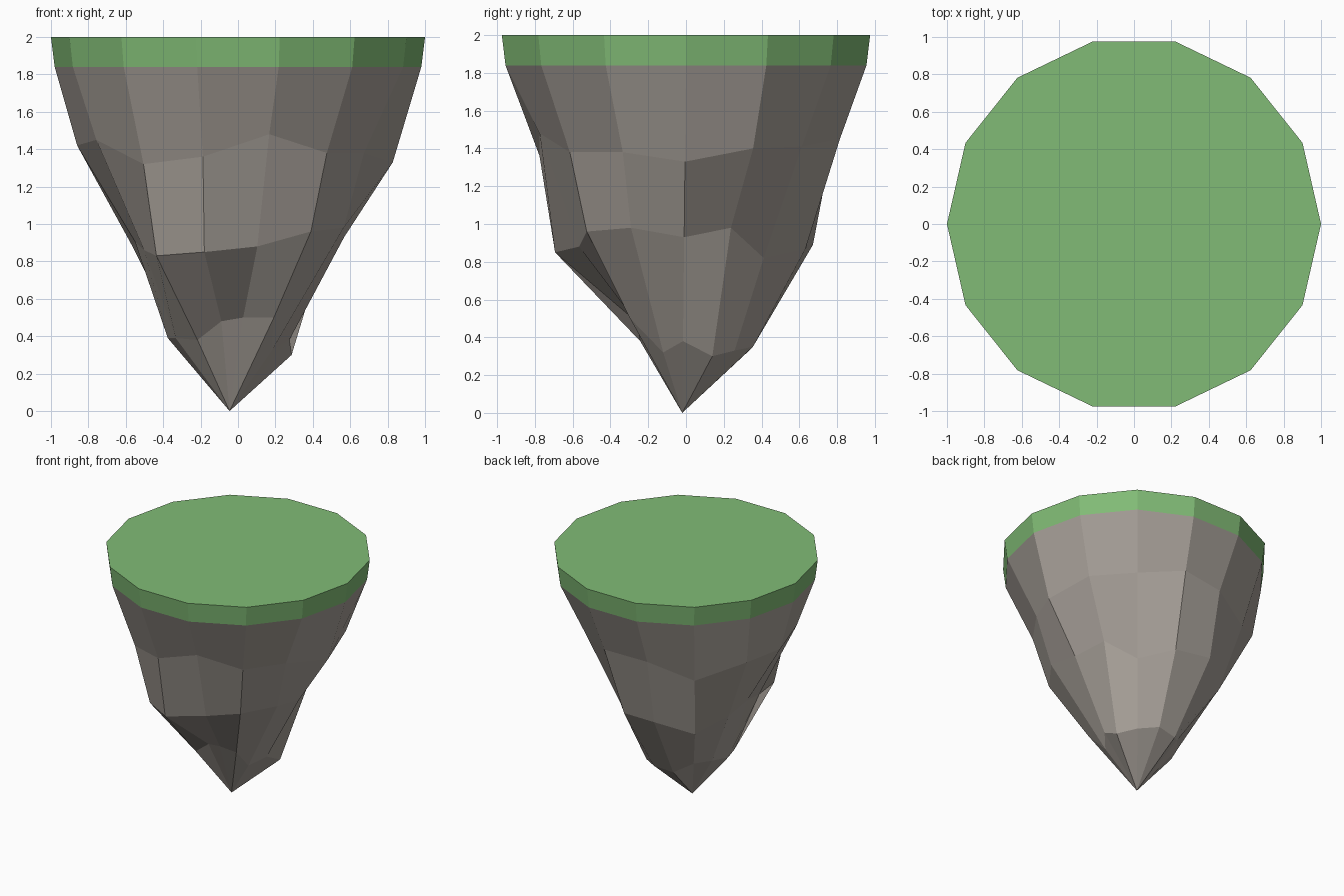
import bpy, bmesh, math

if "Cube" in bpy.data.objects:
    bpy.data.objects.remove(bpy.data.objects["Cube"])

SIDES = 14
TIP = (-0.045, -0.02)   # the rock leans slightly towards its tip
RIM_Z = 1.84


def material(name, rgb):
    mat = bpy.data.materials.new(name)
    mat.diffuse_color = (*rgb, 1)
    mat.use_nodes = True
    mat.node_tree.nodes["Principled BSDF"].inputs["Base Color"].default_value = mat.diffuse_color
    return mat


def ring(bm, radii, heights):
    """Add one ring of vertices, starting at +x and turning towards +y."""
    verts = []
    for k, (r, z) in enumerate(zip(radii, heights)):
        a = math.tau * k / SIDES
        lean = max(0, 1 - z / RIM_Z)
        verts.append(bm.verts.new((r * math.cos(a) + TIP[0] * lean,
                                   r * math.sin(a) + TIP[1] * lean, z)))
    return verts


def bridge(bm, low, high):
    for k in range(SIDES):
        n = (k + 1) % SIDES
        bm.faces.new((low[k], low[n], high[n], high[k]))


def finish(bm, name, mat):
    bmesh.ops.recalc_face_normals(bm, faces=bm.faces)
    mesh = bpy.data.meshes.new(name)
    bm.to_mesh(mesh)
    bm.free()
    mesh.materials.append(mat)
    bpy.context.collection.objects.link(bpy.data.objects.new(name, mesh))


def level(value):
    return [value] * SIDES


# Grass slab: a shallow, slightly flared disc
bm = bmesh.new()
low = ring(bm, level(0.98), level(RIM_Z))
high = ring(bm, level(1.0), level(2.0))
bridge(bm, low, high)
bm.faces.new(high)
bm.faces.new(low[::-1])
finish(bm, "grass_top", material("grass green", (0.22, 0.50, 0.18)))

# Rock underside: uneven rings (radius, height) narrowing to a point
layers = [
    # lower ring
    ([.31, .36, .35, .38, .36, .31, .32, .34, .33, .29, .25, .27, .36, .24],
     [.38, .30, .33, .35, .33, .39, .40, .39, .39, .38, .48, .50, .50, .32]),
    # middle ring
    ([.59, .57, .54, .66, .70, .63, .60, .53, .53, .66, .70, .57, .66, .65],
     [.93, .98, .82, .87, .89, .78, .88, .91, .86, .83, .85, .88, .96, .98]),
    # upper ring
    ([.84, .83, .79, .84, .80, .82, .91, .85, .83, .79, .79, .79, .78, .76],
     [1.33, 1.40, 1.41, 1.45, 1.43, 1.31, 1.45, 1.42, 1.45, 1.32, 1.36, 1.48, 1.38, 1.38]),
    # rim under the grass
    (level(0.98), level(RIM_Z)),
]
bm = bmesh.new()
rings = [ring(bm, r, z) for r, z in layers]
for low, high in zip(rings, rings[1:]):
    bridge(bm, low, high)
tip = bm.verts.new((*TIP, 0))
for k in range(SIDES):
    bm.faces.new((tip, rings[0][(k + 1) % SIDES], rings[0][k]))
finish(bm, "rock_underside", material("warm grey rock", (0.39, 0.355, 0.32)))
